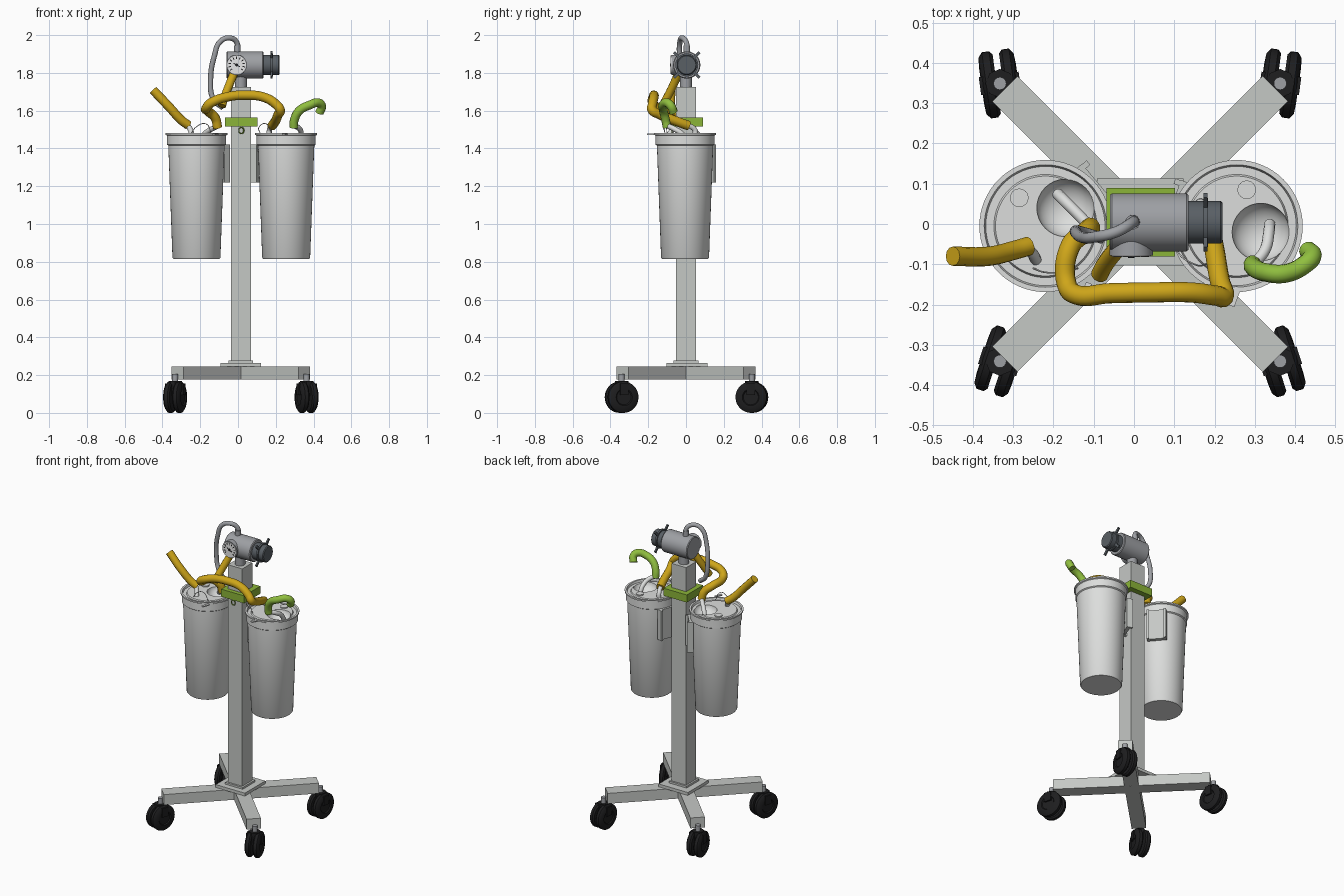
import bpy, bmesh, math
from math import radians, cos, sin, pi
from mathutils import Matrix, Vector

if "Cube" in bpy.data.objects:
    bpy.data.objects.remove(bpy.data.objects["Cube"])


def material(name, *rgb):
    m = bpy.data.materials.new(name)
    m.use_nodes = True
    m.diffuse_color = (*rgb, 1)
    m.node_tree.nodes["Principled BSDF"].inputs["Base Color"].default_value = (*rgb, 1)
    return m


FRAME = material("frame grey", .56, .58, .56)
SHELL = material("canister white", .72, .73, .72)
HEAD = material("regulator grey", .34, .35, .37)
DARK = material("slate", .1, .115, .13)
BLACK = material("caster black", .013, .013, .014)
YELLOW = material("hose yellow", .62, .38, .01)
GREEN = material("hose green", .28, .52, .05)
CLAMP = material("clamp green", .26, .46, .04)
WHITE = material("dial white", .85, .85, .85)


def finish(name, bm, mat, matrix=None, smooth=True):
    bmesh.ops.recalc_face_normals(bm, faces=bm.faces)
    mesh = bpy.data.meshes.new(name)
    bm.to_mesh(mesh)
    bm.free()
    if matrix:
        mesh.transform(matrix)
    mesh.materials.append(mat)
    ob = bpy.data.objects.new(name, mesh)
    bpy.context.collection.objects.link(ob)
    if smooth:
        activate(ob)
        bpy.ops.object.shade_smooth_by_angle(angle=radians(35))
    return ob


def activate(ob):
    bpy.ops.object.select_all(action='DESELECT')
    ob.select_set(True)
    bpy.context.view_layer.objects.active = ob


def box(name, center, size, mat, turn=None):
    bm = bmesh.new()
    bmesh.ops.create_cube(bm, size=1)
    m = Matrix.Translation(center) @ (turn or Matrix()) @ Matrix.Diagonal((*size, 1))
    return finish(name, bm, mat, m, False)


def lathe(name, profile, mat, matrix, sides=48):
    """Spin (radius, height) points about local z."""
    bm = bmesh.new()
    verts = [bm.verts.new((r, 0, z)) for r, z in profile]
    edges = [bm.edges.new(p) for p in zip(verts, verts[1:])]
    bmesh.ops.spin(bm, geom=verts + edges, cent=(0, 0, 0), axis=(0, 0, 1),
                   angle=2 * pi, steps=sides, use_duplicate=False)
    bmesh.ops.remove_doubles(bm, verts=bm.verts, dist=1e-5)
    return finish(name, bm, mat, matrix)


def rod(name, a, b, r, mat, sides=24):
    a, b = Vector(a), Vector(b)
    d = b - a
    m = Matrix.Translation(a) @ d.to_track_quat('Z', 'Y').to_matrix().to_4x4()
    return lathe(name, [(0, 0), (r, 0), (r, d.length), (0, d.length)], mat, m, sides)


def hose(name, points, r, mat):
    cu = bpy.data.curves.new(name, 'CURVE')
    cu.dimensions = '3D'
    cu.bevel_depth, cu.bevel_resolution, cu.resolution_u = r, 4, 8
    cu.use_fill_caps = True
    sp = cu.splines.new('BEZIER')
    sp.bezier_points.add(len(points) - 1)
    for bp, p in zip(sp.bezier_points, points):
        bp.co = p
        bp.handle_left_type = bp.handle_right_type = 'AUTO'
    cu.materials.append(mat)
    ob = bpy.data.objects.new(name, cu)
    bpy.context.collection.objects.link(ob)
    activate(ob)
    bpy.ops.object.convert(target='MESH')
    bpy.ops.object.shade_smooth_by_angle(angle=radians(40))
    return ob


def rz(deg):
    return Matrix.Rotation(radians(deg), 4, 'Z')


AX = .015  # pole axis

# Pole, base collar and crossed arms
box("pole", (AX, 0, .98), (.106, .106, 1.49), FRAME)
box("base_plate", (AX, .005, .255), (.215, .215, .02), FRAME)
box("base_collar", (AX, 0, .265), (.13, .13, .025), FRAME)
for i, a in enumerate((45, 135)):
    # second arm slightly lower to avoid coincident faces
    box(f"base_arm_{i}", (AX, 0, .2115 - i * .0005), (.95, .088, .069), FRAME, rz(a))

# Twin-wheel swivel casters
for sx in (-1, 1):
    for sy in (-1, 1):
        side = ("front" if sy < 0 else "back") + ("_left" if sx > 0 else "_right")
        base = Matrix.Translation((AX + sx * .348, .004 + sy * .345, 0)) @ rz(
            sx * (18 if sy < 0 else -8))
        for k in (-1, 1):
            m = base @ Matrix.Translation((k * .026, 0, .083)) @ Matrix.Rotation(
                k * pi / 2, 4, 'Y')
            lathe(f"{side}_wheel", [(0, -.018), (.074, -.018), (.083, -.01), (.083, .008),
                  (.07, .018), (.045, .02), (.04, .014), (0, .014)], BLACK, m, 32)
        pivot = base.translation
        box(f"{side}_fork", (pivot.x, pivot.y, .125), (.1, .045, .06), BLACK,
            base.to_3x3().to_4x4())
        rod(f"{side}_hub", (*pivot.xy, .09), (*pivot.xy, .168), .036, BLACK, 8)
        rod(f"{side}_stem", (*pivot.xy, .16), (*pivot.xy, .205), .016, HEAD, 16)

# Canisters: tapered bucket, rolled rim, lid with a scooped dish, plug and rear bracket
BUCKET = [(0, .815), (.122, .815), (.127, .822), (.149, 1.415), (.156, 1.42),
          (.156, 1.468), (.164, 1.472), (.164, 1.481), (.152, 1.481), (.148, 1.467),
          (.128, 1.467), (.124, 1.475), (0, 1.475)]
CANS = (("right", -.22, (-.285, .065), (-.17, .04), 40, (-.12, -.17)),
        ("left", .255, (.28, .085), (.315, -.02), 160, (.25, -.18)))
for side, cx, plug, dish, angle, tab in CANS:
    can = lathe(f"{side}_canister", BUCKET, SHELL, Matrix.Translation((cx, -.005, 0)), 64)
    bm = bmesh.new()
    bmesh.ops.create_uvsphere(bm, u_segments=32, v_segments=16, radius=.072)
    cutter = finish("dish_cutter", bm, SHELL,
                    Matrix.Translation((*dish, 1.479)) @ Matrix.Diagonal((1, 1, .8, 1)))
    cutter.hide_render = True
    mod = can.modifiers.new("dish", 'BOOLEAN')
    mod.operation, mod.object, mod.solver = 'DIFFERENCE', cutter, 'EXACT'
    activate(can)
    bpy.ops.object.modifier_apply(modifier=mod.name)
    bpy.data.objects.remove(cutter)
    bpy.ops.object.shade_smooth_by_angle(angle=radians(35))
    rod(f"{side}_lid_plug", (*plug, 1.46), (*plug, 1.482), .023, SHELL)
    box(f"{side}_pull_tab", (*tab, 1.476), (.016, .05, .007), SHELL, rz(-20))
    # bracket plate with raised side rails
    d = Vector((cos(radians(angle)), sin(radians(angle)), 0))
    t = Vector((-d.y, d.x, 0))
    mid = Vector((cx, -.005, 1.32))
    box(f"{side}_bracket", mid + d * .157, (.024, .12, .2), FRAME, rz(angle))
    for k in (-1, 1):
        box(f"{side}_bracket_rail", mid + d * .165 + t * k * .052, (.036, .014, .2),
            FRAME, rz(angle))

# Lid spouts
hose("right_dish_spout", [(-.19, .075, 1.45), (-.175, .06, 1.478), (-.135, .02, 1.505),
                          (-.105, -.012, 1.52)], .014, SHELL)
hose("left_dish_spout", [(.337, 0, 1.44), (.335, -.02, 1.475), (.325, -.065, 1.505),
                         (.298, -.1, 1.52)], .014, SHELL)
hose("right_port", [(-.243, -.09, 1.47), (-.255, -.07, 1.505), (-.275, -.058, 1.535)],
     .014, SHELL)
hose("left_port", [(.165, .05, 1.47), (.167, .045, 1.5), (.178, .015, 1.522)], .014, SHELL)
hose("right_tether", [(-.25, -.11, 1.475), (-.22, -.12, 1.515), (-.17, -.12, 1.53),
                      (-.14, -.11, 1.475)], .002, SHELL)
hose("left_tether", [(.12, -.05, 1.475), (.11, -.07, 1.51), (.15, -.1, 1.53),
                     (.18, -.1, 1.475)], .002, SHELL)

# Hoses
hose("inlet_hose", [(-.45, -.08, 1.71), (-.36, -.08, 1.615), (-.3, -.066, 1.55),
                    (-.262, -.055, 1.522)], .024, YELLOW)
hose("bridge_hose", [(-.108, -.008, 1.51), (-.12, -.02, 1.56), (-.158, -.055, 1.597),
                     (-.167, -.15, 1.615), (-.145, -.175, 1.64), (-.06, -.172, 1.672),
                     (.04, -.17, 1.682), (.14, -.17, 1.67), (.205, -.178, 1.63),
                     (.223, -.18, 1.605), (.213, -.14, 1.58), (.195, -.04, 1.54),
                     (.18, .015, 1.52)], .025, YELLOW)
hose("supply_hose", [(-.02, -.04, 1.8), (-.045, -.065, 1.74), (-.075, -.105, 1.66),
                     (-.085, -.125, 1.625)], .022, YELLOW)
hose("patient_hose", [(.295, -.1, 1.51), (.298, -.108, 1.55), (.325, -.12, 1.6),
                      (.38, -.122, 1.63), (.425, -.1, 1.642), (.443, -.08, 1.625),
                      (.432, -.065, 1.59)], .023, GREEN)
hose("vent_hose", [(-.003, .005, 1.9), (-.006, .002, 1.96), (-.045, -.02, 1.985),
                   (-.095, -.032, 1.965), (-.125, -.034, 1.89), (-.145, -.02, 1.77),
                   (-.13, -.02, 1.66), (-.08, -.035, 1.615)], .014, HEAD)
rod("vent_ferrule", (-.003, .005, 1.88), (-.004, .004, 1.945), .018, HEAD)

# Clamp around the pole with a small release ring
box("clamp", (.017, .004, 1.54), (.17, .17, .05), CLAMP)
ring = [(.018 + .013 * cos(a), -.075, 1.495 + .016 * sin(a))
        for a in (k * pi / 4 for k in range(9))]
hose("clamp_ring", ring, .003, CLAMP)

# Regulator head, end knob with four lugs
HZ = 1.842
rod("head_neck", (AX, 0, 1.71), (AX, 0, 1.8), .032, HEAD)
TURN_X = Matrix.Translation((0, .004, HZ)) @ Matrix.Rotation(pi / 2, 4, 'Y')
lathe("head_body", [(0, -.06), (.068, -.06), (.072, -.055), (.072, .13), (.068, .135),
                    (0, .135)], HEAD, TURN_X)
lathe("end_knob", [(0, .13), (.053, .13), (.053, .172), (.061, .172), (.061, .184),
                   (.053, .184), (.053, .215), (.048, .22), (0, .22)], DARK, TURN_X, 32)
for k in range(4):
    a = pi / 4 + k * pi / 2
    box("knob_lug", (.178, .004 + .075 * cos(a), HZ + .075 * sin(a)), (.01, .04, .016),
        DARK, Matrix.Rotation(a, 4, 'X'))

# Pressure dial with ticks and needle
GX = -.007
rod("dial_case", (GX, -.03, HZ), (GX, -.078, HZ), .054, HEAD, 40)
rod("dial_face", (GX, -.077, HZ), (GX, -.081, HZ), .049, WHITE, 40)
for k in range(11):
    a = radians(-40 + k * 26)
    box("dial_tick", (GX + .038 * cos(a), -.081, HZ + .038 * sin(a)), (.013, .003, .005),
        BLACK, Matrix.Rotation(-a, 4, 'Y'))
box("dial_needle", (GX, -.081, HZ), (.04, .003, .005), BLACK, Matrix.Rotation(.5, 4, 'Y'))
rod("dial_pin", (GX, -.08, HZ), (GX, -.084, HZ), .008, BLACK, 16)
